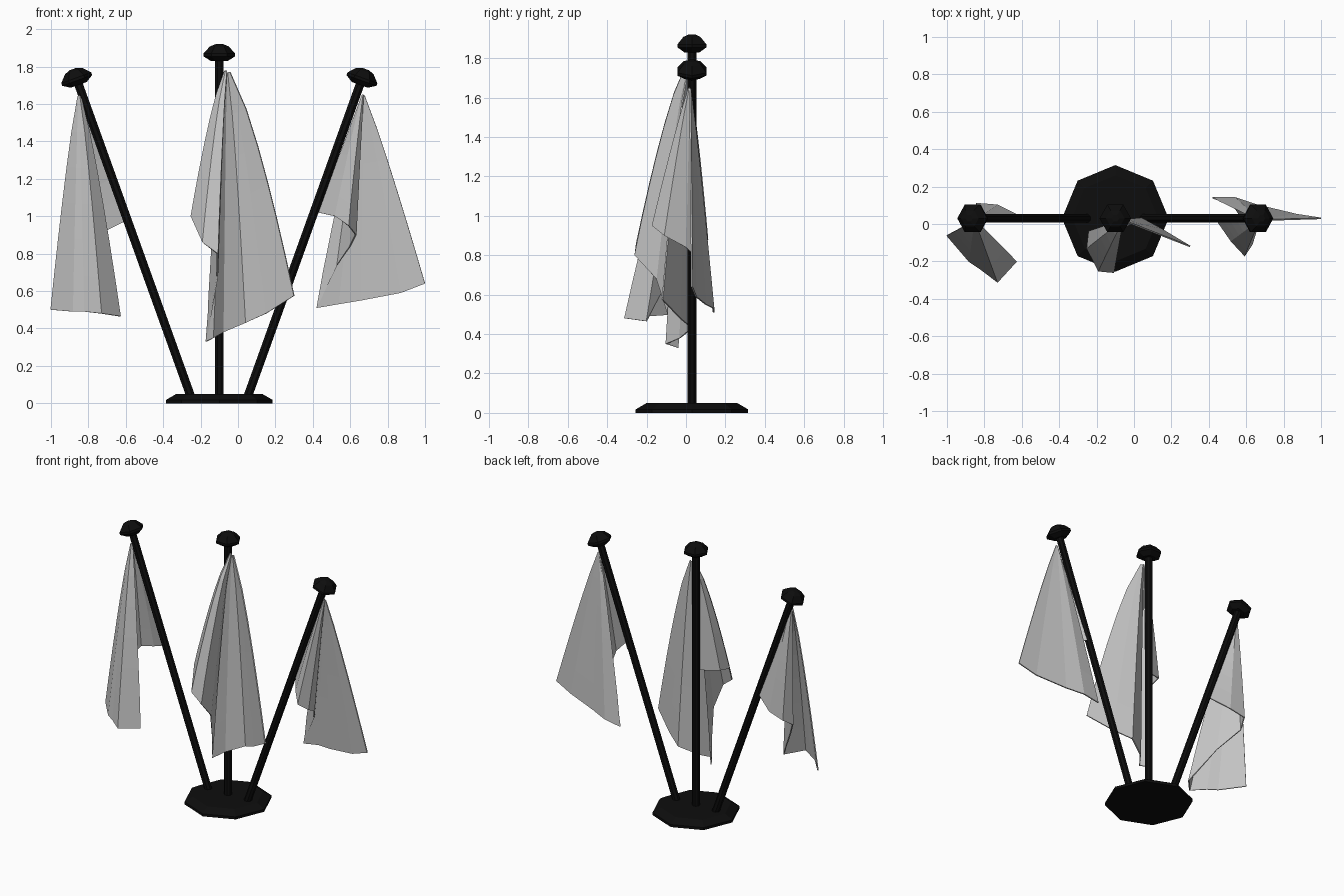
import bpy
import bmesh
from math import cos, sin, pi
from mathutils import Vector, Quaternion

cube = bpy.data.objects.get("Cube")
if cube:
    bpy.data.objects.remove(cube)


def material(name, rgb):
    m = bpy.data.materials.new(name)
    m.use_nodes = True
    colour = (*rgb, 1)
    m.diffuse_color = colour
    m.node_tree.nodes["Principled BSDF"].inputs["Base Color"].default_value = colour
    return m


BLACK = material("black", (0.004, 0.004, 0.004))
CLOTH = material("light_grey_cloth", (0.55, 0.55, 0.55))


def add_object(name, bm, mat):
    bmesh.ops.remove_doubles(bm, verts=bm.verts[:], dist=0.0001)
    bmesh.ops.recalc_face_normals(bm, faces=bm.faces[:])
    mesh = bpy.data.meshes.new(name)
    bm.to_mesh(mesh)
    bm.free()
    mesh.materials.append(mat)
    ob = bpy.data.objects.new(name, mesh)
    bpy.context.collection.objects.link(ob)
    return ob


def lathe(name, profile, sides, origin, axis=Vector((0, 0, 1)), turn=0.0):
    """Faceted solid from (radius, height) pairs along an axis."""
    bm = bmesh.new()
    rot = Vector((0, 0, 1)).rotation_difference(axis)
    rings = []
    for r, h in profile:
        angles = [turn + 2 * pi * i / sides for i in range(sides)]
        rings.append([bm.verts.new(origin + rot @ Vector((r * cos(a), r * sin(a), h)))
                      for a in angles])
    for low, high in zip(rings, rings[1:]):
        for i in range(sides):
            j = (i + 1) % sides
            bm.faces.new((low[i], low[j], high[j], high[i]))
    bm.faces.new(rings[0][::-1])
    bm.faces.new(rings[-1])
    return add_object(name, bm, BLACK)


def flag(name, apex, hem, bulge, rows=6):
    """Draped cloth: folds fan out from the apex to the hem; the first fold follows the pole."""
    bm = bmesh.new()
    apex = Vector(apex)
    grid = []
    for c, point in enumerate(hem):
        drop = Vector(point) - apex
        power = 1 if c == 0 else bulge
        column = []
        for r in range(rows + 1):
            t = 0.015 + 0.985 * r / rows
            s = t ** power
            column.append(bm.verts.new(apex + Vector((drop.x * s, drop.y * s, drop.z * t))))
        grid.append(column)
    for a, b in zip(grid, grid[1:]):
        for r in range(rows):
            bm.faces.new((a[r], a[r + 1], b[r + 1], b[r]))
    ob = add_object(name, bm, CLOTH)
    solid = ob.modifiers.new("cloth_thickness", 'SOLIDIFY')
    solid.thickness = 0.008
    solid.offset = 0


# Octagonal foot with a sloped rim
MID = Vector((-0.1, 0.03, 0))
lathe("base", [(0.285, 0), (0.285, 0.018), (0.23, 0.05)], 8, MID, turn=pi / 2)

# Poles with faceted caps
CAP = [(0.045, -0.04), (0.085, -0.015), (0.085, 0), (0.05, 0.038), (0.02, 0.05)]
for side, foot, top in (("right", -0.25, (-0.865, 1.74)),
                        ("centre", -0.1, (-0.1, 1.87)),
                        ("left", 0.05, (0.665, 1.74))):
    start = Vector((foot, MID.y, 0.03))
    end = Vector((top[0], MID.y, top[1]))
    axis = (end - start).normalized()
    lathe(side + "_pole", [(0.025, 0), (0.025, (end - start).length)], 8, start, axis, pi / 8)
    lathe(side + "_cap", CAP, 6, end, axis)

# Draped flags, hem listed from the pole round the curl to the free edge
flag("right_flag", (-0.85, 0.02, 1.66), [
    (-0.61, 0.04, 0.97), (-0.73, 0.1, 0.91), (-0.84, 0.11, 0.88), (-0.87, 0.04, 0.83),
    (-0.77, -0.08, 0.7), (-0.63, -0.2, 0.465), (-0.73, -0.31, 0.48),
    (-0.82, -0.24, 0.49), (-0.88, -0.2, 0.49), (-1.0, -0.06, 0.5)], 0.8)

flag("centre_flag", (-0.06, 0.02, 1.79), [
    (-0.1, 0.0, 1.0), (-0.24, -0.04, 1.02), (-0.25, -0.13, 1.0), (-0.19, -0.25, 0.86),
    (-0.11, -0.26, 0.8), (-0.11, -0.15, 0.68), (-0.17, -0.04, 0.33), (-0.13, -0.1, 0.35),
    (-0.08, -0.03, 0.38), (0.04, 0.03, 0.43), (0.15, -0.03, 0.48), (0.3, -0.12, 0.575)], 0.72)

flag("left_flag", (0.67, 0.02, 1.66), [
    (0.43, 0.04, 1.02), (0.52, -0.09, 1.0), (0.59, -0.17, 0.95), (0.63, -0.11, 0.9),
    (0.6, 0.0, 0.84), (0.53, 0.1, 0.74), (0.42, 0.14, 0.51), (0.54, 0.14, 0.53),
    (0.66, 0.1, 0.55), (0.87, 0.05, 0.59), (1.0, 0.03, 0.64)], 0.9)
